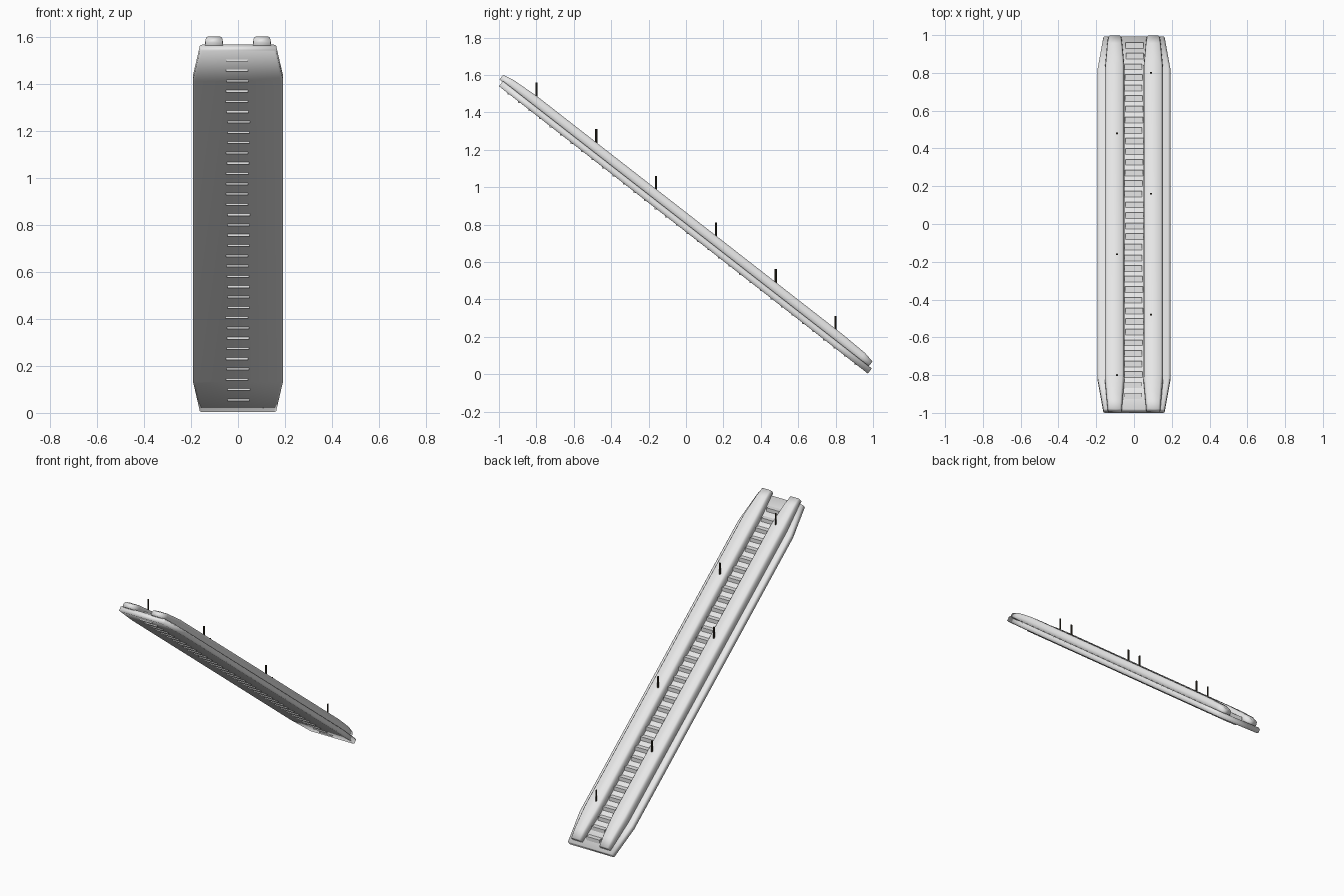
import bpy, bmesh, math, random

if "Cube" in bpy.data.objects:
    bpy.data.objects.remove(bpy.data.objects["Cube"])

random.seed(4)
SLOPE = 0.779
ANG = math.atan(SLOPE)
C, S = math.cos(ANG), math.sin(ANG)


def material(name, rgb):
    m = bpy.data.materials.new(name)
    m.diffuse_color = (*rgb, 1)
    m.use_nodes = True
    m.node_tree.nodes["Principled BSDF"].inputs["Base Color"].default_value = m.diffuse_color
    return m


grey = material("light grey", (0.8, 0.8, 0.8))
dark = material("dark brown", (0.03, 0.024, 0.015))


def on_slope(x, s, n):
    """x across, s distance down the slope from the upper end, n height off the underside."""
    return (x, -1 + s * C + n * S, 1.54 - s * S + n * C)


def finish(name, bm, mat, smooth):
    bmesh.ops.recalc_face_normals(bm, faces=bm.faces)
    me = bpy.data.meshes.new(name)
    bm.to_mesh(me)
    bm.free()
    for p in me.polygons:
        p.use_smooth = smooth
    me.materials.append(mat)
    ob = bpy.data.objects.new(name, me)
    bpy.context.collection.objects.link(ob)
    return ob


def loft(name, stations, mat):
    """stations: list of (s, [(x, n), ...]) closed cross-sections along the slope."""
    bm = bmesh.new()
    rings = [[bm.verts.new(on_slope(x, s, n)) for x, n in sec] for s, sec in stations]
    k = len(rings[0])
    for a, b in zip(rings, rings[1:]):
        for i in range(k):
            j = (i + 1) % k
            bm.faces.new((a[i], a[j], b[j], b[i]))
    bm.faces.new(rings[0])
    bm.faces.new(rings[-1])
    return finish(name, bm, mat, True)


# sloping base slab with narrowed ends
def slab_section(w):
    return [(-w, 0.003), (-w + 0.01, 0), (w - 0.01, 0), (w, 0.003),
            (w, 0.029), (w - 0.012, 0.035), (-w + 0.012, 0.035), (-w, 0.029)]


loft("base_slab", [(s, slab_section(w)) for s, w in
                   [(0, 0.162), (0.21, 0.192), (2.29, 0.192), (2.5, 0.162)]], grey)


# two rounded side banks
def bank_section(cx, w, top):
    h = top - 0.03
    half = [(w, 0.03), (w, 0.03 + h * 0.5), (w * 0.93, 0.03 + h * 0.8), (w * 0.75, top)]
    return [(cx + x, n) for x, n in half] + [(cx - x, n) for x, n in reversed(half)]


BANK = [(-0.02, 0.036, 0.062), (0.04, 0.041, 0.074), (0.19, 0.052, 0.083),
        (2.27, 0.052, 0.083), (2.42, 0.041, 0.078), (2.48, 0.036, 0.066)]
for side, cx in (("left", -0.102), ("right", 0.102)):
    loft(side + "_bank", [(s, bank_section(cx, w, t)) for s, w, t in BANK], grey)

# stair treads, slightly uneven sideways, poking through the slab
bm = bmesh.new()
for i in range(34):
    y0 = -0.954 + i * 0.0562
    z0 = 1.54 - SLOPE * (y0 + 1) - 0.009
    cx = random.uniform(-0.006, 0.004)
    box = bmesh.ops.create_cube(bm, size=1)["verts"]
    bmesh.ops.scale(bm, vec=(0.094, 0.06, 0.031), verts=box)
    bmesh.ops.translate(bm, vec=(cx, y0 + 0.03, z0 + 0.0155), verts=box)
finish("stair_treads", bm, grey, False)

# thin upright posts alternating between the banks
for i in range(6):
    y = -0.8 + 0.32 * i
    bm = bmesh.new()
    bmesh.ops.create_cone(bm, cap_ends=True, segments=8, radius1=0.0055,
                          radius2=0.0055, depth=0.08)
    x = -0.09 if i % 2 == 0 else 0.09
    bmesh.ops.translate(bm, vec=(x, y, 0.936 - 0.78 * y - 0.04), verts=bm.verts)
    finish("post_%d" % (i + 1), bm, dark, False)
